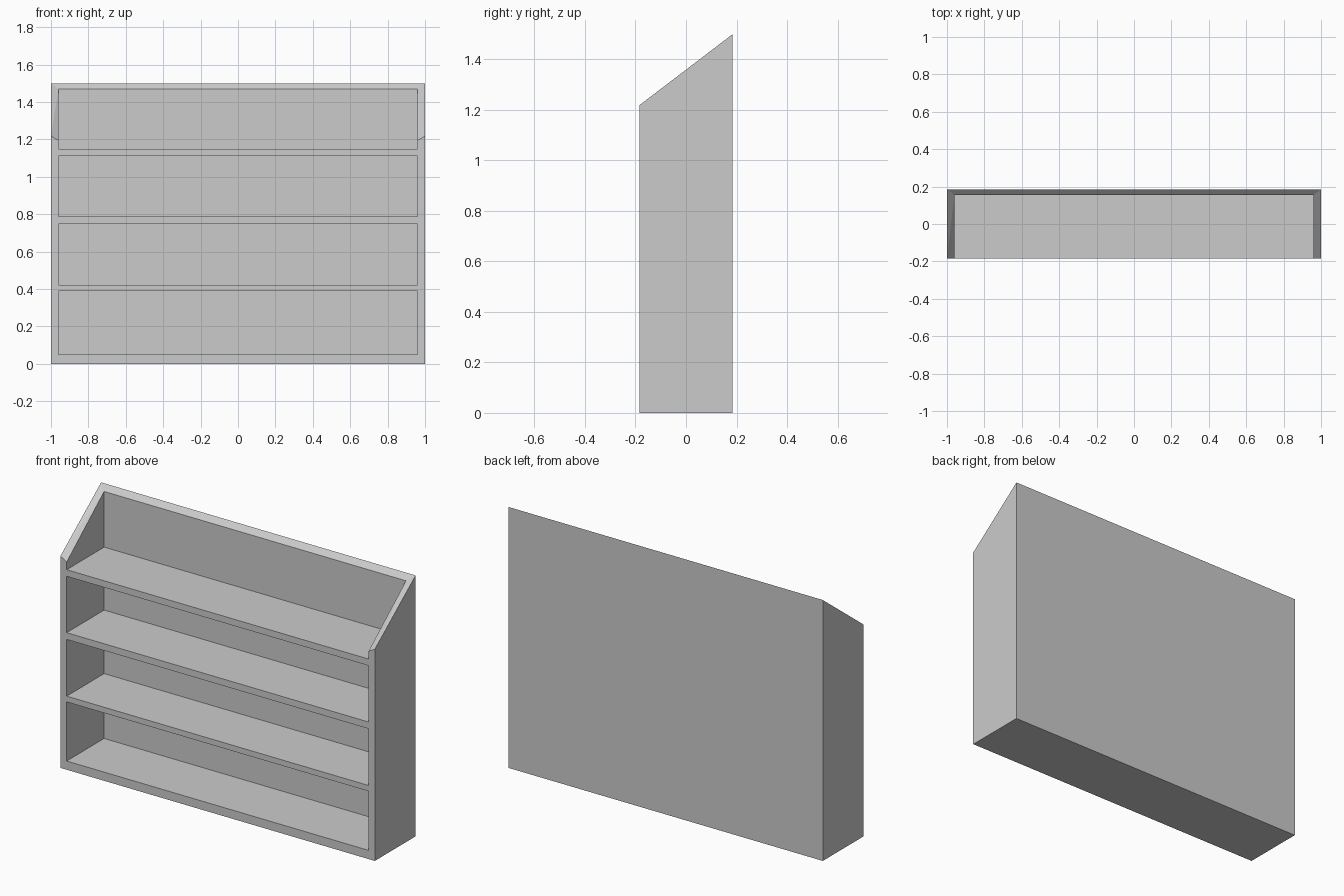
import bpy
import bmesh
from mathutils import Vector

cube = bpy.data.objects.get("Cube")
if cube:
    bpy.data.objects.remove(cube, do_unlink=True)

HALF_W, HALF_D = 1.0, 0.185
INNER_X, BACK_Y = 0.96, 0.155
FRONT_Z, TOP_Z = 1.218, 1.5
RIM_FRONT_Z, RIM_BACK_Z = 1.195, 1.47
# Bottom and top of each open bay; the last one is open upward
BAYS = [(0.05, 0.39), (0.423, 0.749), (0.788, 1.112), (1.15, 1.8)]

grey = bpy.data.materials.new("plain grey")
grey.use_nodes = True
colour = (0.6, 0.6, 0.6, 1)
grey.diffuse_color = colour
grey.node_tree.nodes["Principled BSDF"].inputs["Base Color"].default_value = colour


def add_prism(bm, profile, half_width):
    """Extrude a (y, z) profile along x, centred on x = 0."""
    face = bm.faces.new([bm.verts.new((-half_width, y, z)) for y, z in profile])
    moved = bmesh.ops.extrude_face_region(bm, geom=[face])["geom"]
    verts = [v for v in moved if isinstance(v, bmesh.types.BMVert)]
    bmesh.ops.translate(bm, verts=verts, vec=(2 * half_width, 0, 0))


def make_object(name, bm):
    bmesh.ops.recalc_face_normals(bm, faces=bm.faces)
    mesh = bpy.data.meshes.new(name)
    bm.to_mesh(mesh)
    bm.free()
    obj = bpy.data.objects.new(name, mesh)
    bpy.context.collection.objects.link(obj)
    mesh.materials.append(grey)
    return obj


# Solid case with a sloping top
bm = bmesh.new()
add_prism(bm, [(-HALF_D, 0), (HALF_D, 0), (HALF_D, TOP_Z), (-HALF_D, FRONT_Z)], HALF_W)
case = make_object("bookcase", bm)

# Bays cut from the front, leaving shelves, sides and back panel
bm = bmesh.new()
for low, high in BAYS:
    add_prism(bm, [(-0.4, low), (BACK_Y, low), (BACK_Y, high), (-0.4, high)], INNER_X)
cutter = make_object("bay_cutter", bm)
cutter.hide_render = True

cut = case.modifiers.new("bays", "BOOLEAN")
cut.operation = "DIFFERENCE"
cut.solver = "EXACT"
cut.object = cutter
bpy.context.view_layer.objects.active = case
case.select_set(True)
bpy.ops.object.modifier_apply(modifier=cut.name)
bpy.data.objects.remove(cutter, do_unlink=True)

# Sloping rim: mitre the corners, then drop the inner edge slightly
bm = bmesh.new()
bm.from_mesh(case.data)


def nearest(x, y, z):
    return min(bm.verts, key=lambda v: (v.co - Vector((x, y, z))).length)


for side in (-1, 1):
    outer_front = nearest(side * HALF_W, -HALF_D, FRONT_Z)
    outer_back = nearest(side * HALF_W, HALF_D, TOP_Z)
    inner_front = nearest(side * INNER_X, -HALF_D, FRONT_Z)
    inner_back = nearest(side * INNER_X, BACK_Y, TOP_Z)
    bmesh.ops.connect_verts(bm, verts=[outer_back, inner_back])
    bmesh.ops.connect_verts(bm, verts=[outer_front, inner_back])
    inner_front.co.z = RIM_FRONT_Z
    inner_back.co.z = RIM_BACK_Z
bm.to_mesh(case.data)
bm.free()
